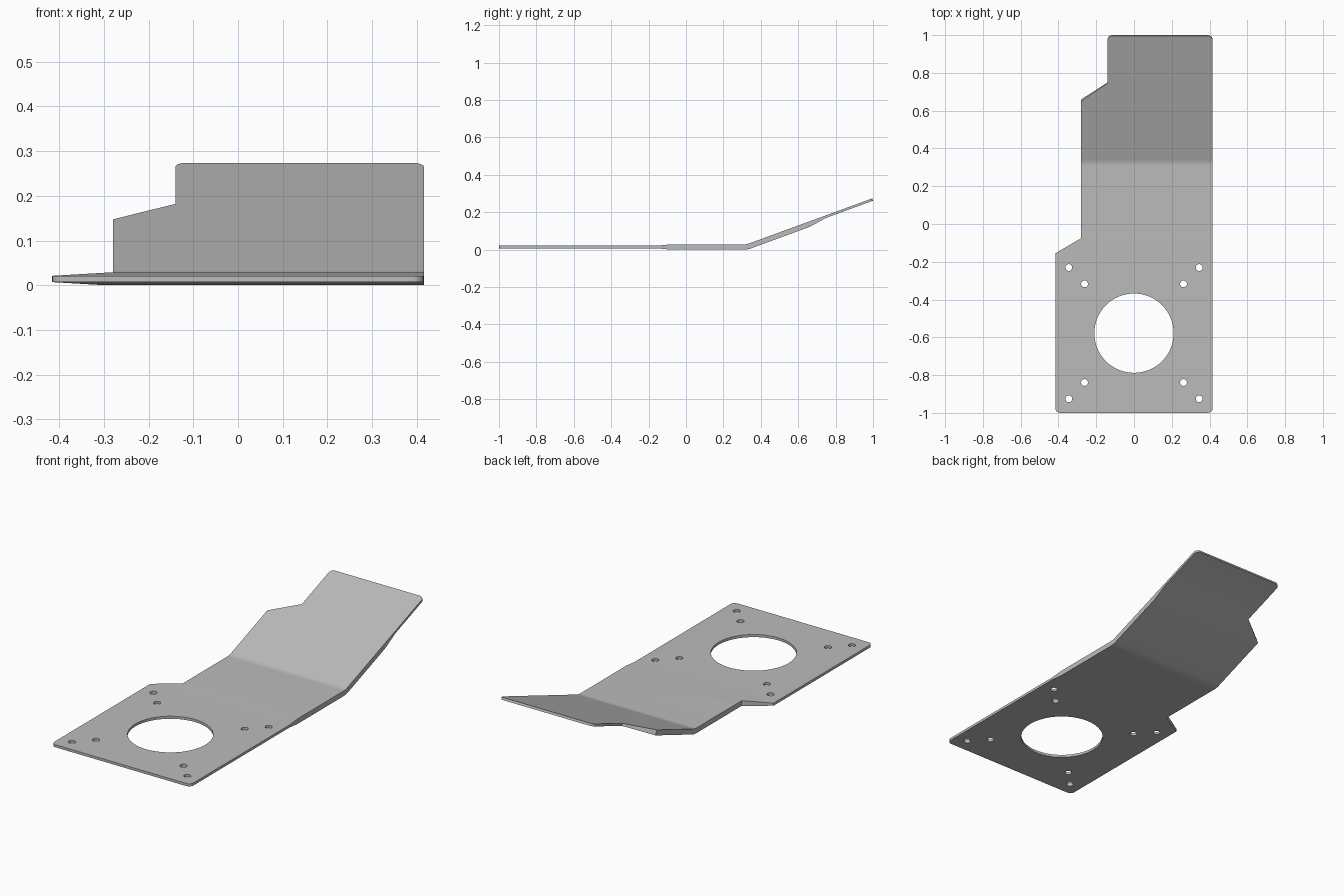
import bpy, bmesh
from math import sin, cos, tan, pi, radians
from mathutils import Vector

if "Cube" in bpy.data.objects:
    bpy.data.objects.remove(bpy.data.objects["Cube"])

# Sheet dimensions
HALF = 0.416
THICK, FLANGE, TIP = 0.028, 0.014, 0.013
BEND = radians(20.1)
RADIUS = 0.085
START = 0.324 - RADIUS * tan(BEND / 2)
ARC = RADIUS * BEND
STEPS = 5


def flat_length(y):
    """Distance along the unfolded sheet for a point at depth y on the ramp."""
    return START + ARC + (y - START - RADIUS * sin(BEND)) / cos(BEND)


NOTCH_A, NOTCH_B, END = (flat_length(y) for y in (0.65, 0.745, 0.9955))
STEP_A, STEP_B = -0.155, -0.085


def blend(s, a, b):
    return min(1, max(0, (s - a) / (b - a)))


def fold(x, s, upper):
    """Map a point of the unfolded sheet to the bent, tapered plate."""
    full = blend(s, STEP_A, STEP_B)
    margin = (THICK - FLANGE) / 2 * (1 - full)
    depth = THICK + (TIP - THICK) * blend(s, NOTCH_A, NOTCH_B)
    drop = margin if upper else depth - margin
    a = BEND * blend(s, START, START + ARC)
    run = max(0, s - START - ARC)
    y = min(s, START) + (RADIUS + drop) * sin(a) + run * cos(a)
    z = THICK + RADIUS - (RADIUS + drop) * cos(a) + run * sin(a)
    return Vector((x, y, z))


def rounded(x, y, sx, sy, first, r=0.025, n=5):
    """Rounded corner; sx, sy point outwards, first is the starting angle."""
    cx, cy = x - sx * r, y - sy * r
    return [(cx + r * cos(first + pi / 2 * i / n), cy + r * sin(first + pi / 2 * i / n))
            for i in range(n + 1)]


# Unfolded outline, counter-clockwise
outline = (rounded(-HALF, -1, -1, -1, pi) + rounded(HALF, -1, 1, -1, -pi / 2)
           + rounded(HALF, END, 1, 1, 0) + rounded(-0.14, END, -1, 1, pi / 2)
           + [(-0.14, NOTCH_B), (-0.28, NOTCH_A), (-0.28, -0.075), (-HALF, STEP_A)])

bm = bmesh.new()
face = bm.faces.new([bm.verts.new((x, y, 0)) for x, y in outline])
lifted = bmesh.ops.extrude_face_region(bm, geom=[face])["geom"]
for v in lifted:
    if isinstance(v, bmesh.types.BMVert):
        v.co.z = 1
cuts = [STEP_A, STEP_B, NOTCH_A, NOTCH_B] + [START + ARC * i / STEPS for i in range(STEPS + 1)]
for s in cuts:
    bmesh.ops.bisect_plane(bm, geom=bm.verts[:] + bm.edges[:] + bm.faces[:], dist=1e-5,
                           plane_co=(0, s, 0), plane_no=(0, 1, 0))
for v in bm.verts:
    v.co = fold(v.co.x, v.co.y, v.co.z > 0.5)
bmesh.ops.recalc_face_normals(bm, faces=bm.faces)
mesh = bpy.data.meshes.new("bent_plate")
bm.to_mesh(mesh)
bm.free()
plate = bpy.data.objects.new("bent_plate", mesh)
bpy.context.collection.objects.link(plate)

# Centre opening and screw holes
CENTRE = -0.578
holes = [(0, CENTRE, 0.21, 64)]
for dx, dy in ((0.345, 0.3475), (0.262, 0.261)):
    holes += [(i * dx, CENTRE + j * dy, 0.018, 20) for i in (-1, 1) for j in (-1, 1)]
bm = bmesh.new()
for x, y, r, n in holes:
    made = bmesh.ops.create_cone(bm, cap_ends=True, segments=n, radius1=r, radius2=r, depth=0.2)
    bmesh.ops.translate(bm, verts=made["verts"], vec=(x, y, 0))
cut_mesh = bpy.data.meshes.new("hole_cutter")
bm.to_mesh(cut_mesh)
bm.free()
cutter = bpy.data.objects.new("hole_cutter", cut_mesh)
cutter.hide_render = True
bpy.context.collection.objects.link(cutter)

bpy.context.view_layer.objects.active = plate
plate.select_set(True)
cut = plate.modifiers.new("holes", "BOOLEAN")
cut.operation, cut.object, cut.solver = "DIFFERENCE", cutter, "EXACT"
bpy.ops.object.modifier_apply(modifier=cut.name)
bpy.data.objects.remove(cutter)

# Plain metal grey
grey = bpy.data.materials.new("metal_grey")
grey.use_nodes = True
colour = (0.5, 0.5, 0.5, 1)
grey.diffuse_color = colour
grey.node_tree.nodes["Principled BSDF"].inputs["Base Color"].default_value = colour
plate.data.materials.clear()
plate.data.materials.append(grey)

# Soft bends, crisp edges
bpy.ops.object.shade_smooth_by_angle(angle=radians(30))
weighted = plate.modifiers.new("even_shading", "WEIGHTED_NORMAL")
weighted.keep_sharp = True
